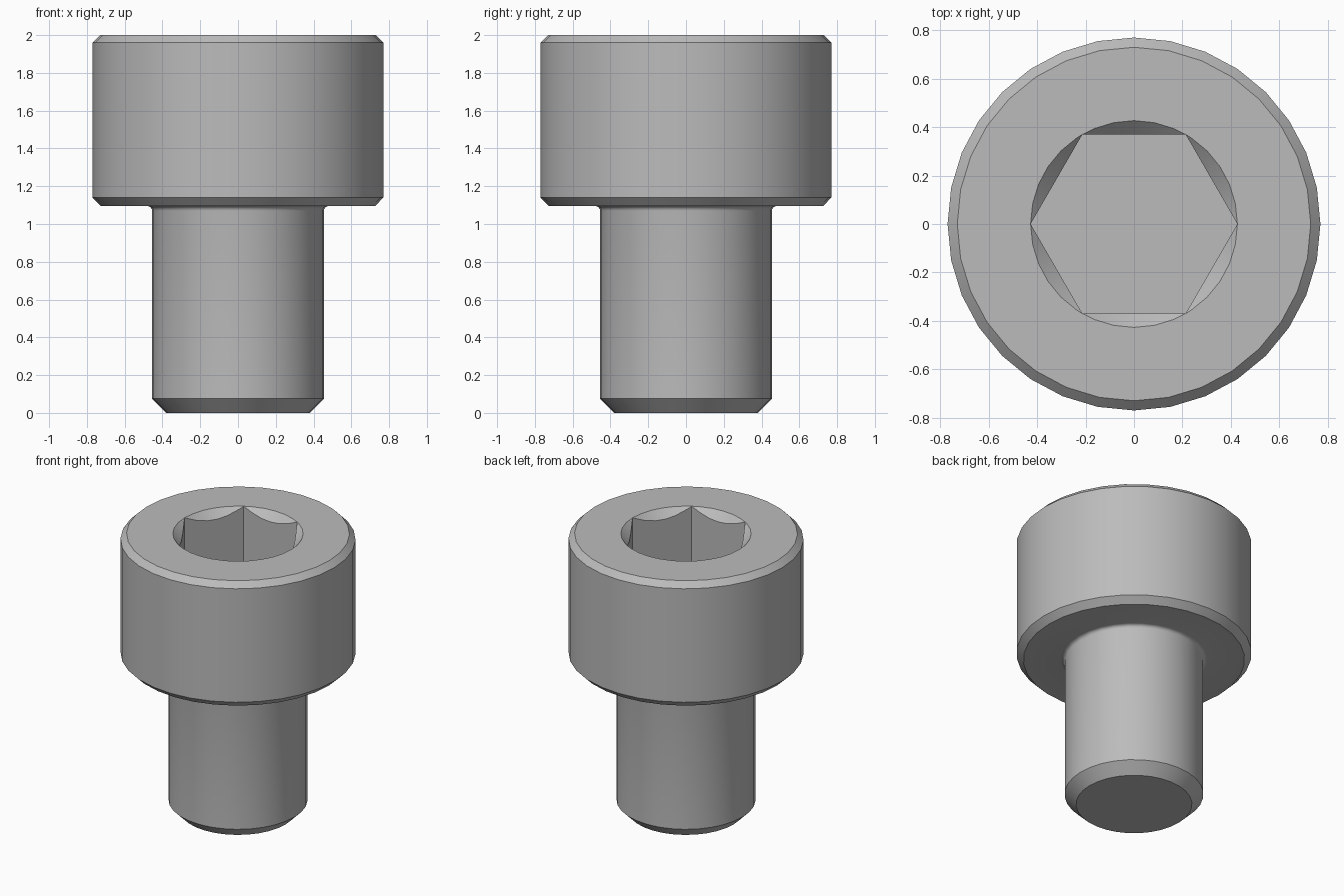
import bpy, bmesh
from math import sin, cos, pi, radians

cube = bpy.data.objects.get("Cube")
if cube:
    bpy.data.objects.remove(cube)

SIDES = 32
TOP = 2.0
SOCKET_R = 0.427       # hexagon corners and countersink rim
SOCKET_FLOOR = 1.55

steel = bpy.data.materials.new("steel grey")
steel.use_nodes = True
steel.diffuse_color = (0.5, 0.5, 0.5, 1)
steel.node_tree.nodes["Principled BSDF"].inputs["Base Color"].default_value = (0.5, 0.5, 0.5, 1)

bm = bmesh.new()


def point(r, z, angle):
    return bm.verts.new((r * cos(angle), r * sin(angle), z))


def hex_radius(angle):
    return SOCKET_R * cos(pi / 6) / cos(angle % (pi / 3) - pi / 6)


def skin(a, b):
    """Join two equal rings, skipping corners that coincide."""
    for i in range(len(a)):
        j = (i + 1) % len(a)
        corners = list(dict.fromkeys([a[i], a[j], b[j], b[i]]))
        if len(corners) > 2:
            bm.faces.new(corners)


# Outer profile: shank with chamfered tip, fillet, chamfered head
fillet = 0.025
profile = [(0.38, 0), (0.455, 0.075)]
profile += [(0.48 - fillet * cos(t * pi / 8), 1.07 + fillet * sin(t * pi / 8)) for t in range(5)]
profile += [(0.725, 1.095), (0.77, 1.14), (0.77, 1.96), (0.73, TOP)]
steps = [2 * pi * i / SIDES for i in range(SIDES)]
rings = [[point(r, z, a) for a in steps] for r, z in profile]
for lower, upper in zip(rings, rings[1:]):
    skin(lower, upper)
bm.faces.new(rings[0])

# Socket: countersink rim, scalloped hexagon edge and floor
corners = [k * pi / 3 for k in range(6)]
angles = sorted({round(a, 6) for a in steps + corners})
is_corner = [any(abs(a - c) < 1e-4 for c in corners) for a in angles]
rim = [point(SOCKET_R, TOP, a) for a in angles]
edge, floor = [], []
for a, vert, corner in zip(angles, rim, is_corner):
    r = hex_radius(a)
    edge.append(vert if corner else point(r, TOP - (SOCKET_R - r), a))
    floor.append(point(r, SOCKET_FLOOR, a))
skin(rim, edge)
skin(edge, floor)
bm.faces.new(floor)

# Flat annulus on top of the head
outer = rings[-1]
where = [min(range(len(angles)), key=lambda k: abs(angles[k] - s)) for s in steps]
for i in range(SIDES):
    first = where[i]
    last = where[i + 1] if i + 1 < SIDES else len(rim)
    inner = [rim[k % len(rim)] for k in range(first, last + 1)]
    bm.faces.new([outer[i], outer[(i + 1) % SIDES]] + inner[::-1])

bmesh.ops.recalc_face_normals(bm, faces=bm.faces)
mesh = bpy.data.meshes.new("socket_head_screw")
bm.to_mesh(mesh)
bm.free()
mesh.materials.append(steel)
screw = bpy.data.objects.new("socket_head_screw", mesh)
bpy.context.collection.objects.link(screw)

bpy.ops.object.select_all(action='DESELECT')
screw.select_set(True)
bpy.context.view_layer.objects.active = screw
bpy.ops.object.shade_smooth_by_angle(angle=radians(30))
